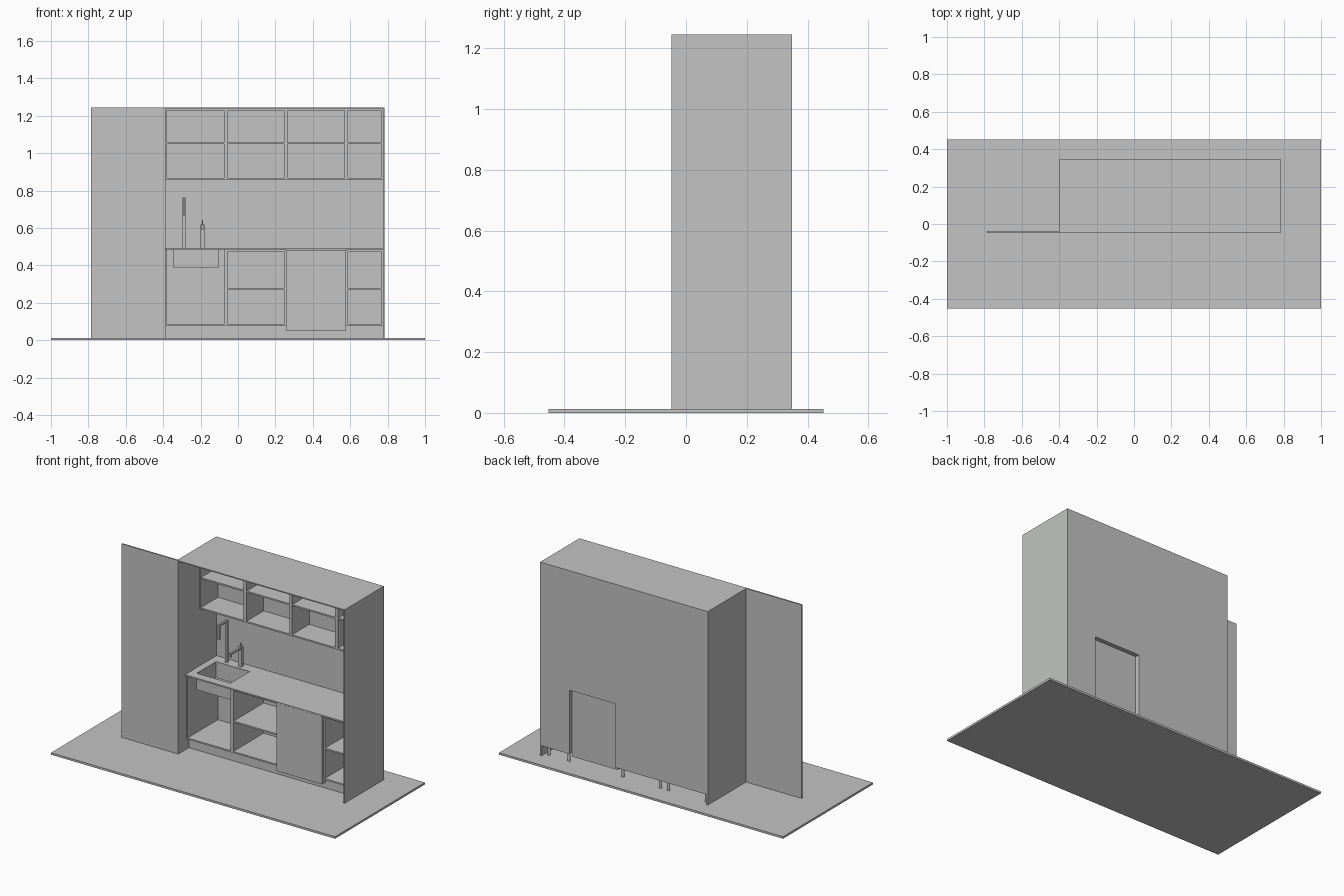
import bpy, bmesh, math

if "Cube" in bpy.data.objects:
    bpy.data.objects.remove(bpy.data.objects["Cube"])

grey = bpy.data.materials.new("light_grey")
grey.diffuse_color = (0.54, 0.55, 0.54, 1)
grey.use_nodes = True
grey.node_tree.nodes["Principled BSDF"].inputs["Base Color"].default_value = grey.diffuse_color


def finish(name, bm):
    bmesh.ops.recalc_face_normals(bm, faces=bm.faces)
    me = bpy.data.meshes.new(name)
    bm.to_mesh(me)
    bm.free()
    me.materials.append(grey)
    ob = bpy.data.objects.new(name, me)
    bpy.context.collection.objects.link(ob)
    return ob


def add_box(bm, x0, x1, y0, y1, z0, z1):
    vs = bmesh.ops.create_cube(bm, size=1)["verts"]
    for v in vs:
        v.co = (x0 if v.co.x < 0 else x1, y0 if v.co.y < 0 else y1, z0 if v.co.z < 0 else z1)


def boxes(name, *dims):
    bm = bmesh.new()
    for d in dims:
        add_box(bm, *d)
    return finish(name, bm)


def carcass(name, x0, x1, y0, y1, z0, z1, shelf=None, top=True):
    """Open-fronted cabinet: two sides, bottom, optional top and shelf."""
    parts = [(x0, x0 + T, y0, y1, z0, z1), (x1 - T, x1, y0, y1, z0, z1),
             (x0 + T, x1 - T, y0, y1, z0, z0 + T)]
    if top:
        parts.append((x0 + T, x1 - T, y0, y1, z1 - T, z1))
    if shelf:
        parts.append((x0 + T, x1 - T, y0 + 0.003, y1, shelf - T / 2, shelf + T / 2))
    return boxes(name, *parts)


def legs(name, x0, x1):
    bm = bmesh.new()
    for x in (x0 + 0.028, x1 - 0.028):
        for y in (0.10, 0.31):
            vs = bmesh.ops.create_cone(bm, cap_ends=True, segments=16, radius1=0.009,
                                       radius2=0.009, depth=0.066)["verts"]
            bmesh.ops.translate(bm, verts=vs, vec=(x, y, FLOOR + 0.033))
    ob = finish(name, bm)
    bpy.context.view_layer.objects.active = ob
    ob.select_set(True)
    bpy.ops.object.shade_smooth_by_angle(angle=math.radians(40))
    ob.select_set(False)


T = 0.0095                          # board thickness
FLOOR, TOP = 0.013, 1.245
FRONT, BACK = -0.047, 0.348
L, R = -0.397, 0.784                # outer faces of the niche
IN = BACK - T                       # inner face of the back panel
EDGES = [-0.388, -0.066, 0.256, 0.578, 0.775]
BASE_Z, COUNTER_Z = 0.078, 0.484

# Floor, niche and side partition
boxes("floor_slab", (-1, 1, -0.452, 0.452, 0, FLOOR))
boxes("side_partition", (-0.787, L, FRONT, FRONT + T, FLOOR, TOP))
boxes("left_side_panel", (L, EDGES[0], FRONT, BACK, FLOOR, TOP))
boxes("right_side_panel", (EDGES[4], R, FRONT, BACK, FLOOR, TOP))
boxes("top_panel", (EDGES[0], EDGES[4], FRONT, BACK, TOP - 0.007, TOP))
boxes("back_panel",
      (EDGES[0], EDGES[4], IN, BACK, COUNTER_Z, TOP - 0.007),
      (EDGES[0], EDGES[2], IN, BACK, BASE_Z, COUNTER_Z),
      (EDGES[3], EDGES[4], IN, BACK, BASE_Z, COUNTER_Z))

# Upper and base cabinets
for i in range(4):
    a, b = EDGES[i], EDGES[i + 1]
    carcass(f"upper_cabinet_{i + 1}", a, b, 0.165, IN, 0.857, TOP - 0.007, 1.053)
    if i != 2:
        carcass(f"base_cabinet_{i + 1}", a, b, 0.034, IN, BASE_Z, COUNTER_Z,
                None if i == 0 else 0.275, top=i != 0)
        legs(f"base_legs_{i + 1}", a, b)
boxes("plinth", (EDGES[0], EDGES[4], 0.06, 0.06 + T, FLOOR, BASE_Z))

# Built-in appliance with its front door
boxes("appliance_body", (EDGES[2] + 0.002, EDGES[3] - 0.002, 0.034, 0.322, 0.052, COUNTER_Z - 0.001))
boxes("appliance_door", (EDGES[2] + 0.001, EDGES[3] - 0.001, 0.022, 0.034, 0.052, COUNTER_Z - 0.001))

# Countertop with a sink cutout
SX0, SX1, SY0, SY1 = -0.345, -0.105, 0.075, 0.272
bm = bmesh.new()
rings = []
for x0, x1, y0, y1 in ((EDGES[0], EDGES[4], 0.021, IN), (SX0, SX1, SY0, SY1)):
    rings.append([bm.verts.new((x, y, COUNTER_Z)) for x, y in ((x0, y0), (x1, y0), (x1, y1), (x0, y1))])
faces = []
for i in range(4):
    j = (i + 1) % 4
    faces.append(bm.faces.new((rings[0][i], rings[0][j], rings[1][j], rings[1][i])))
ext = bmesh.ops.extrude_face_region(bm, geom=faces, use_keep_orig=True)["geom"]
bmesh.ops.translate(bm, verts=[g for g in ext if isinstance(g, bmesh.types.BMVert)], vec=(0, 0, 0.009))
finish("countertop", bm)

# Sink bowl, an open box hanging under the counter
W = 0.003
boxes("sink_bowl",
      (SX0, SX1, SY0, SY1, 0.388, 0.388 + W),
      (SX0, SX0 + W, SY0, SY1, 0.388, 0.492), (SX1 - W, SX1, SY0, SY1, 0.388, 0.492),
      (SX0, SX1, SY0, SY0 + W, 0.388, 0.492), (SX0, SX1, SY1 - W, SY1, 0.388, 0.492))

# Tall tap with a drop spout
cx = -0.289
boxes("tall_tap",
      (cx - 0.008, cx + 0.008, 0.292, 0.308, 0.493, 0.762),
      (cx - 0.006, cx + 0.006, 0.215, 0.295, 0.750, 0.762),
      (cx - 0.006, cx + 0.006, 0.215, 0.227, 0.668, 0.750))

# Short tap with a lever
cx = -0.190
boxes("short_tap",
      (cx - 0.010, cx + 0.010, 0.290, 0.310, 0.493, 0.620),
      (cx - 0.007, cx + 0.007, 0.190, 0.292, 0.606, 0.618),
      (cx - 0.007, cx + 0.007, 0.190, 0.202, 0.592, 0.606),
      (cx - 0.003, cx + 0.003, 0.295, 0.303, 0.620, 0.642))
